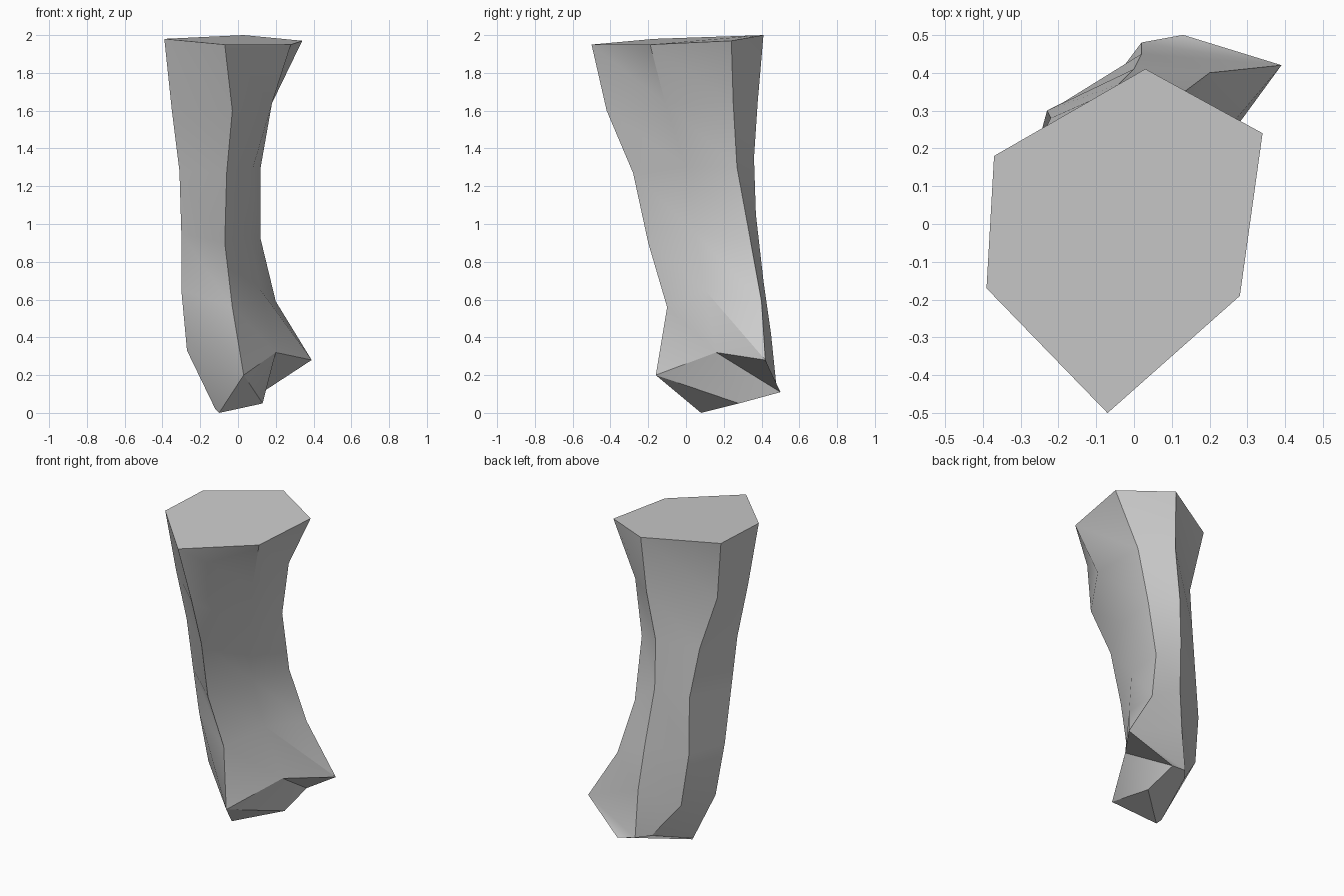
import bpy
import bmesh
import math


def remove_default_cube():
    cube = bpy.data.objects.get("Cube")
    if cube is not None:
        bpy.data.objects.remove(cube, do_unlink=True)


def make_material(name, colour):
    material = bpy.data.materials.new(name)
    material.use_nodes = True
    material.diffuse_color = colour
    shader = next(node for node in material.node_tree.nodes
                  if node.type == 'BSDF_PRINCIPLED')
    shader.inputs["Base Color"].default_value = colour
    shader.inputs["Roughness"].default_value = 0.8
    return material


# The six long ridges of the column, each running from the top to the foot.
front_ridge = [(-.07, -.5, 1.95), (-.03, -.42, 1.6), (-.06, -.28, 1.27),
               (-.07, -.2, .9), (-.03, -.1, .56), (.03, -.16, .2), (-.1, .08, 0)]
front_left_ridge = [(.28, -.19, 1.95), (.18, -.11, 1.64), (.08, 0, 1.3),
                    (.06, .05, .95), (.12, .1, .65), (.2, .16, .32), (.13, .28, .05)]
back_left_ridge = [(.34, .24, 1.97), (.18, .25, 1.64), (.12, .27, 1.3),
                   (.12, .34, .92), (.2, .4, .59), (.39, .42, .28), (.13, .5, .11)]
back_ridge = [(.03, .41, 2), (.01, .38, 1.65), (-.04, .36, 1.35),
              (-.04, .37, 1.05), (0, .41, .7), (.02, .45, .42), (.02, .48, .13)]
back_right_ridge = [(-.37, .18, 1.98), (-.31, .13, 1.6), (-.25, .22, 1.3),
                    (-.22, .28, 1), (-.23, .3, .65), (-.19, .32, .33), (-.04, .4, .13)]
front_right_ridge = [(-.39, -.17, 1.98), (-.35, -.12, 1.6), (-.31, -.07, 1.28),
                     (-.3, -.02, .95), (-.3, .04, .65), (-.27, .09, .33), (-.12, .1, .02)]


def build_column(name, ridges, material):
    """Skin neighbouring ridges with triangles, then cap both ends."""
    bm = bmesh.new()
    lines = [[bm.verts.new(point) for point in ridge] for ridge in ridges]
    for index, line in enumerate(lines):
        following = lines[(index + 1) % len(lines)]
        for level in range(len(line) - 1):
            upper, lower = line[level], line[level + 1]
            next_upper, next_lower = following[level], following[level + 1]
            bm.faces.new((upper, next_lower, lower))
            bm.faces.new((upper, next_upper, next_lower))

    # Flat top and slanted foot
    bm.faces.new([line[0] for line in lines])
    bm.faces.new([line[-1] for line in reversed(lines)])
    bmesh.ops.recalc_face_normals(bm, faces=bm.faces[:])

    mesh = bpy.data.meshes.new(name)
    bm.to_mesh(mesh)
    bm.free()
    mesh.materials.append(material)
    column = bpy.data.objects.new(name, mesh)
    bpy.context.scene.collection.objects.link(column)
    return column


def smooth_soft_edges(target, angle):
    bpy.ops.object.select_all(action='DESELECT')
    target.select_set(True)
    bpy.context.view_layer.objects.active = target
    bpy.ops.object.shade_smooth_by_angle(angle=math.radians(angle))


remove_default_cube()
stone = make_material("light_grey_stone", (.6, .6, .6, 1))
all_ridges = [front_ridge, front_left_ridge, back_left_ridge,
              back_ridge, back_right_ridge, front_right_ridge]
stone_column = build_column("stone_column", all_ridges, stone)
smooth_soft_edges(stone_column, 30)
